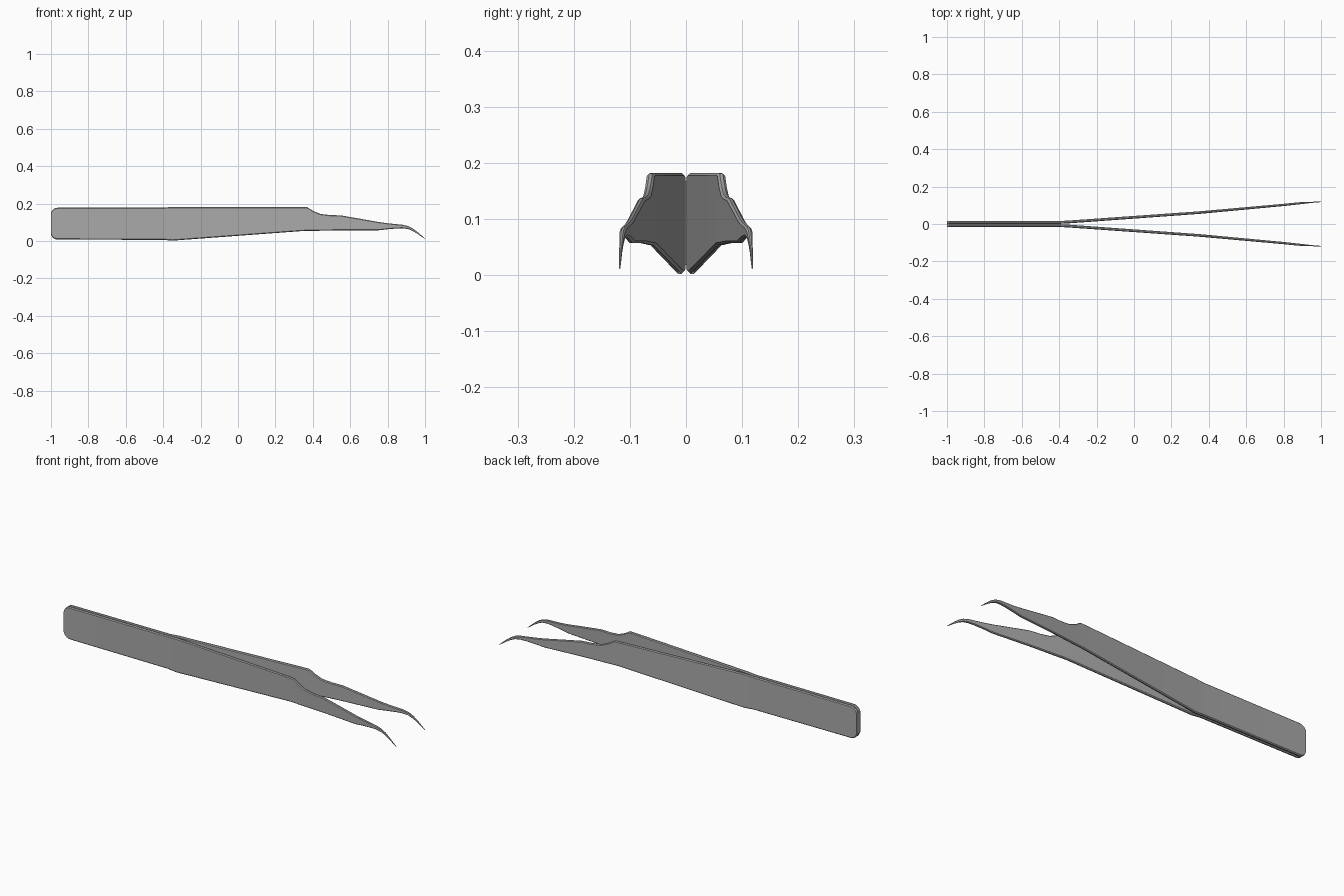
import bpy, bmesh
from math import cos, sin, pi

cube = bpy.data.objects.get("Cube")
if cube:
    bpy.data.objects.remove(cube, do_unlink=True)

steel = bpy.data.materials.new("brushed grey steel")
steel.use_nodes = True
colour = (0.4, 0.4, 0.4, 1)
steel.diffuse_color = colour
steel.node_tree.nodes["Principled BSDF"].inputs["Base Color"].default_value = colour

# Side outline: (x, bottom z, top z) from the rounded grip end to the hooked tip
R = 0.035
outline = [(-1 + R - R * cos(a), 0.008 + R - R * sin(a), 0.178 - R + R * sin(a))
           for a in (i * pi / 12 for i in range(7))]
outline += [
    (-0.4, 0.006, 0.179), (-0.35, 0.002, 0.182), (0.34, 0.053, 0.182),
    (0.37, 0.054, 0.181), (0.4, 0.054, 0.162), (0.44, 0.055, 0.145),
    (0.49, 0.056, 0.139), (0.55, 0.057, 0.137), (0.66, 0.057, 0.118),
    (0.75, 0.057, 0.102), (0.8, 0.063, 0.095), (0.85, 0.067, 0.09),
    (0.88, 0.068, 0.087), (0.91, 0.064, 0.08), (0.935, 0.053, 0.067),
    (0.96, 0.038, 0.048), (0.98, 0.024, 0.031), (1.0, 0.011, 0.013)]

# Plan: (x, distance of the inner face from the middle, thickness)
plan = [(-1, 0.0008, 0.0152), (-0.4, 0.0008, 0.0152), (-0.3, 0.006, 0.015),
        (0.35, 0.054, 0.014), (0.8, 0.096, 0.012), (0.9, 0.107, 0.011),
        (0.95, 0.113, 0.006), (1, 0.117, 0.002)]


def plan_at(x):
    for a, b in zip(plan, plan[1:]):
        if x <= b[0]:
            t = (x - a[0]) / (b[0] - a[0])
            return [a[i] + (b[i] - a[i]) * t for i in (1, 2)]
    return plan[-1][1:]


def section(x, low, high, side):
    """Chamfered rectangle across the arm."""
    inner, thick = plan_at(x)
    outer = inner + thick
    c = 0.3 * min(thick, high - low)
    ring = [(inner + c, low), (outer - c, low), (outer, low + c), (outer, high - c),
            (outer - c, high), (inner + c, high), (inner, high - c), (inner, low + c)]
    return [(x, side * y, z) for y, z in ring]


def make_arm(name, side):
    bm = bmesh.new()
    rings = [[bm.verts.new(p) for p in section(*row, side)] for row in outline]
    for a, b in zip(rings, rings[1:]):
        for i in range(len(a)):
            j = (i + 1) % len(a)
            bm.faces.new((a[i], a[j], b[j], b[i]))
    bm.faces.new(rings[0])
    bm.faces.new(rings[-1])
    bmesh.ops.recalc_face_normals(bm, faces=bm.faces)
    mesh = bpy.data.meshes.new(name)
    bm.to_mesh(mesh)
    bm.free()
    mesh.materials.append(steel)
    arm = bpy.data.objects.new(name, mesh)
    bpy.context.collection.objects.link(arm)
    # Smooth the hook, keep the chamfers crisp
    bpy.ops.object.select_all(action='DESELECT')
    arm.select_set(True)
    bpy.context.view_layer.objects.active = arm
    bpy.ops.object.shade_smooth_by_angle(angle=pi / 7)


make_arm("front_arm", -1)
make_arm("back_arm", 1)

# Thin weld joining the arms at the grip end
bpy.ops.mesh.primitive_cube_add(size=1, location=(-0.68, 0, 0.093))
weld = bpy.context.object
weld.name = "grip_weld"
weld.scale = (0.54, 0.004, 0.15)
weld.data.materials.append(steel)
